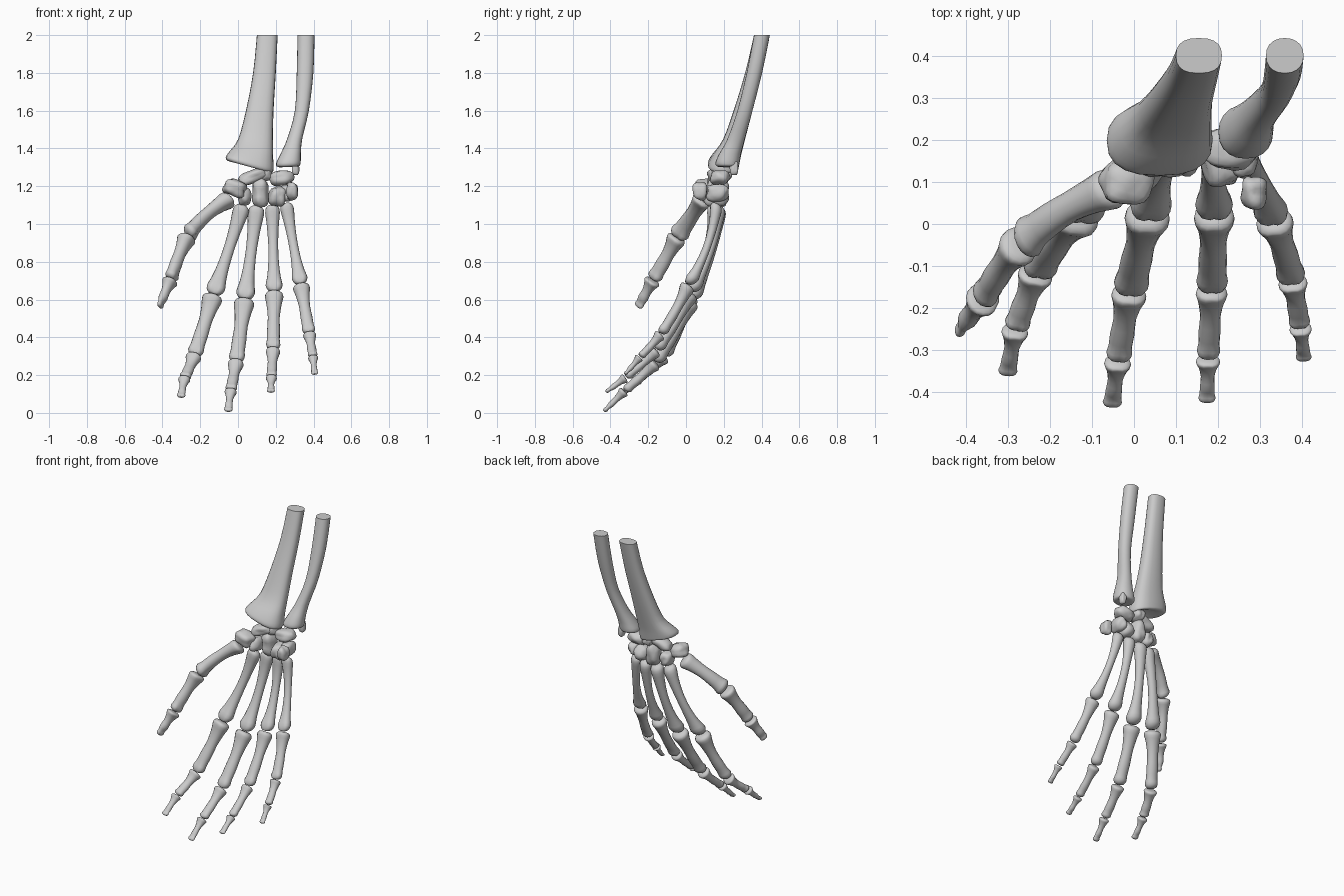
import bpy, bmesh, math
from mathutils import Vector, Matrix, noise

if "Cube" in bpy.data.objects:
    bpy.data.objects.remove(bpy.data.objects["Cube"])

SIDES = 16


def finish(name, bm):
    bmesh.ops.recalc_face_normals(bm, faces=bm.faces)
    me = bpy.data.meshes.new(name)
    bm.to_mesh(me)
    bm.free()
    for p in me.polygons:
        p.use_smooth = True
    me.set_sharp_from_angle(angle=math.radians(50))
    ob = bpy.data.objects.new(name, me)
    bpy.context.collection.objects.link(ob)
    return ob


def loft(name, rings):
    bm = bmesh.new()
    vs = [[bm.verts.new(p) for p in r] for r in rings]
    n = len(rings[0])
    for a, b in zip(vs, vs[1:]):
        for i in range(n):
            j = (i + 1) % n
            bm.faces.new((a[i], a[j], b[j], b[i]))
    bm.faces.new(vs[0])
    bm.faces.new(vs[-1])
    return finish(name, bm)


def spline(p0, p1, p2, p3, t):
    return 0.5 * (2 * p1 + (p2 - p0) * t + (2 * p0 - 5 * p1 + 4 * p2 - p3) * t * t
                  + (3 * p1 - p0 - 3 * p2 + p3) * t ** 3)


def smooth_keys(keys, steps):
    """Catmull-Rom through tuples of numbers."""
    ks = [Vector(k) for k in keys]
    out = []
    for i in range(len(ks) - 1):
        a, d = ks[max(i - 1, 0)], ks[min(i + 2, len(ks) - 1)]
        out += [spline(a, ks[i], ks[i + 1], d, s / steps) for s in range(steps)]
    return out + [ks[-1]]


def long_bone(name, a, b, base, shaft, head, bow, side, tip=False):
    """Tube with flared base, slim bowed shaft and two-lobed head (or flat tuft)."""
    a, b = Vector(a), Vector(b)
    axis = (b - a).normalized()
    w = (side - axis * side.dot(axis)).normalized()
    d = axis.cross(w)
    if d.dot(Vector((-.2, 1, .3))) < 0:
        d = -d
    a, b = a + axis * .003, b - axis * (0 if tip else .003)
    flat = .55 if tip else .85
    # position, half width, depth ratio, lobe depth
    keys = [(0, base * .55, .9, 0), (.025, base * .9, .95, .1), (.08, base, .95, .15),
            (.2, base * .5 + shaft * .5, .9, .1), (.42, shaft, .88, 0),
            (.65, shaft * 1.08, .85, 0), (.82, shaft * .35 + head * .6, flat, .1),
            (.92, head, flat + .05, .3), (.98, head * .75, flat, .3), (1, head * .35, flat, .1)]
    rings = []
    for t, r, ratio, lobe in smooth_keys(keys, 2):
        c = a.lerp(b, t) + d * (bow * 4 * t * (1 - t))
        ring = []
        for i in range(SIDES):
            g = 2 * math.pi * i / SIDES
            u, v = math.cos(g), math.sin(g)
            if v < 0:
                v += lobe * math.exp(-(u / .4) ** 2)
            ring.append(c + w * (u * r) + d * (v * r * ratio))
        rings.append(ring)
    loft(name, rings)


def forearm_bone(name, sections, power):
    """Horizontal sections: x, y, z, half width, half depth, slope of the section."""
    rings = []
    for x, y, z, rx, ry, slope in smooth_keys(sections, 3):
        ring = []
        for i in range(SIDES + 4):
            g = 2 * math.pi * i / (SIDES + 4)
            u, v = math.cos(g), math.sin(g)
            u = math.copysign(abs(u) ** power, u) * rx
            v = math.copysign(abs(v) ** power, v) * ry
            ring.append((x + u, y + v, z + slope * u))
        rings.append(ring)
    loft(name, rings)


def carpal(name, c, r, tilt=0, waist=0):
    """Irregular rounded block."""
    bm = bmesh.new()
    bmesh.ops.create_icosphere(bm, subdivisions=3, radius=1)
    rot = Matrix.Rotation(math.radians(tilt), 3, 'Y')
    for v in bm.verts:
        p = v.co.copy()
        p *= 1 / sum(abs(k) ** 2.8 for k in p) ** (1 / 2.8)
        p *= 1 + .22 * noise.noise(v.co * 1.3 + Vector(c) * 20)
        k = 1 - waist * math.exp(-(p.z / .4) ** 2)
        p = Vector((p.x * r[0] * k, p.y * r[1] * k, p.z * r[2]))
        v.co = rot @ p + Vector(c)
    finish(name, bm)


# Forearm
forearm_bone("radius_bone", [
    (.155, .402, 2.0, .055, .042, 0), (.14, .357, 1.8, .06, .044, 0),
    (.115, .302, 1.6, .073, .05, 0), (.093, .255, 1.45, .092, .058, 0),
    (.07, .217, 1.37, .116, .076, -.12), (.062, .2, 1.325, .126, .084, -.25),
    (.06, .2, 1.305, .12, .078, -.28), (.06, .2, 1.305, .095, .058, -.25),
    (.06, .2, 1.315, .04, .03, -.2)], .8)
forearm_bone("ulna_bone", [
    (.36, .402, 2.0, .045, .042, 0), (.355, .362, 1.8, .044, .041, 0),
    (.338, .312, 1.6, .037, .04, 0), (.3, .265, 1.45, .04, .046, 0),
    (.278, .233, 1.37, .055, .058, .05), (.267, .22, 1.325, .065, .064, .05),
    (.267, .22, 1.305, .058, .056, .05), (.267, .22, 1.302, .03, .03, .05)], .9)
carpal("ulna_styloid", (.305, .255, 1.295), (.02, .022, .038))

# Wrist
carpal("scaphoid", (.075, .165, 1.25), (.078, .05, .034), -22)
carpal("lunate", (.14, .19, 1.262), (.04, .055, .036))
carpal("triquetral", (.228, .18, 1.245), (.066, .05, .038), -8)
carpal("pisiform", (.287, .075, 1.175), (.031, .038, .046))
carpal("trapezium", (-.02, .1, 1.19), (.06, .052, .044), 15)
carpal("trapezoid", (.035, .145, 1.145), (.036, .055, .045))
carpal("capitate", (.12, .17, 1.165), (.045, .058, .078), 0, .12)
carpal("hamate", (.21, .155, 1.145), (.045, .065, .052), 15)
carpal("hamate_wedge", (.262, .165, 1.165), (.034, .055, .045))

# Fingers: carpal joint, knuckle, two finger joints and tip, then size
fingers = {
    "index": ([(.025, .15, 1.1), (-.13, .02, .625), (-.232, -.115, .302),
               (-.283, -.25, .185), (-.303, -.36, .085)], 1),
    "middle": ([(.1, .175, 1.095), (.035, .025, .6), (-.01, -.16, .27),
                (-.038, -.325, .12), (-.053, -.435, .01)], 1),
    "ring": ([(.182, .175, 1.1), (.192, .025, .64), (.186, -.155, .335),
              (.177, -.32, .19), (.174, -.425, .112)], .9),
    "little": ([(.255, .16, 1.11), (.333, .01, .68), (.378, -.135, .42),
                (.397, -.245, .298), (.406, -.325, .205)], .83),
}
parts = ["metacarpal", "proximal_phalanx", "middle_phalanx", "distal_phalanx"]
sizes = [(.043, .029, .05, .03), (.054, .035, .042, .01),
         (.042, .027, .031, .006), (.032, .018, .023, .003)]
for finger, (joints, s) in fingers.items():
    for i, part in enumerate(parts):
        b, m, h, bow = sizes[i]
        long_bone(f"{finger}_{part}", joints[i], joints[i + 1], b * s, m * s, h * s,
                  bow, Vector((1, 0, 0)), i == 3)

# Thumb
thumb = [(-.04, .09, 1.135), (-.265, -.045, .935), (-.355, -.175, .705), (-.415, -.255, .56)]
for i, (part, size) in enumerate([("metacarpal", (.052, .039, .053, .022)),
                                  ("proximal_phalanx", (.052, .035, .041, .008)),
                                  ("distal_phalanx", (.044, .026, .026, .003))]):
    b, m, h, bow = size
    long_bone(f"thumb_{part}", thumb[i], thumb[i + 1], b, m, h, bow,
              Vector((.5, .85, 0)), i == 2)
